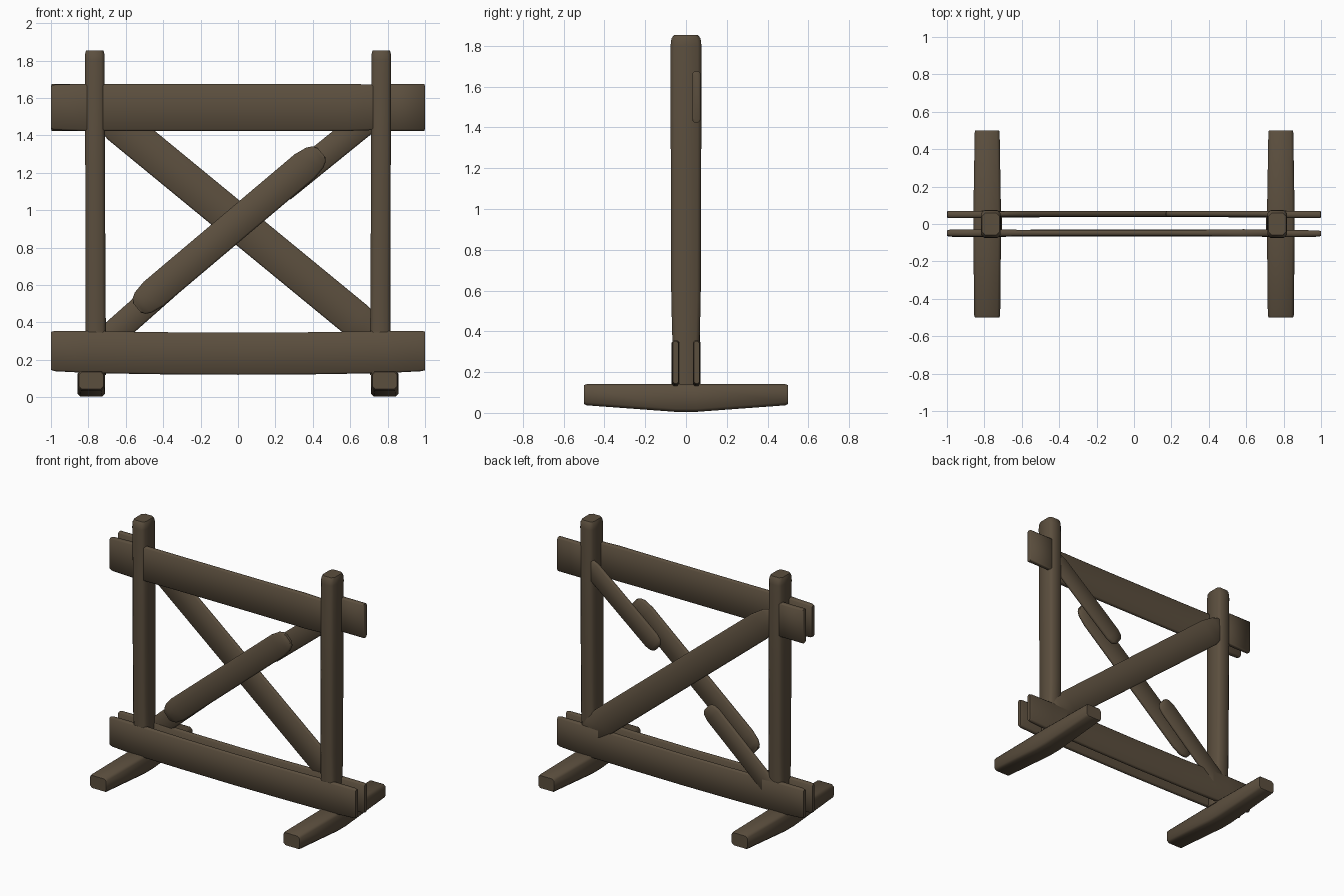
import bpy, bmesh
from mathutils import Vector

cube = bpy.data.objects.get("Cube")
if cube:
    bpy.data.objects.remove(cube, do_unlink=True)

wood = bpy.data.materials.new("weathered_brown_wood")
wood.use_nodes = True
colour = (0.105, 0.077, 0.048, 1)
wood.diffuse_color = colour
wood.node_tree.nodes["Principled BSDF"].inputs["Base Color"].default_value = colour
wood.node_tree.nodes["Principled BSDF"].inputs["Roughness"].default_value = 0.9

SQUARE = [(0, 0.9, 0.8), (0.015, 1, 1), (0.985, 1, 1), (1, 0.9, 0.8)]
ROUNDED = [(0, 0.4, 0.6), (0.012, 0.65, 0.85), (0.035, 0.85, 1), (0.09, 1, 1),
           (0.91, 1, 1), (0.965, 0.85, 1), (0.988, 0.65, 0.85), (1, 0.4, 0.6)]


def beam(name, start, end, width, depth, side, stations=SQUARE, chamfer=0.012, shift=None):
    """Loft a chamfered rectangle along a line; side is the width axis.
    Each station is (position, width scale, depth scale)."""
    start, end, side = Vector(start), Vector(end), Vector(side)
    along = (end - start).normalized()
    side = (side - along * side.dot(along)).normalized()
    across = along.cross(side)
    bm = bmesh.new()
    rings = []
    for t, ws, ds in stations:
        centre = start.lerp(end, t) + (shift(t) if shift else Vector())
        w, d = width * ws / 2, depth * ds / 2
        c = min(chamfer, w * 0.6, d * 0.6)
        outline = [(w - c, -d), (w, c - d), (w, d - c), (w - c, d),
                   (c - w, d), (-w, d - c), (-w, c - d), (c - w, -d)]
        rings.append([bm.verts.new(centre + side * a + across * b) for a, b in outline])
    for low, high in zip(rings, rings[1:]):
        for i in range(len(low)):
            j = (i + 1) % len(low)
            bm.faces.new((low[i], low[j], high[j], high[i]))
    bm.faces.new(rings[0][::-1])
    bm.faces.new(rings[-1])
    bmesh.ops.recalc_face_normals(bm, faces=bm.faces)
    mesh = bpy.data.meshes.new(name)
    bm.to_mesh(mesh)
    bm.free()
    mesh.materials.append(wood)
    obj = bpy.data.objects.new(name, mesh)
    bpy.context.collection.objects.link(obj)
    bpy.ops.object.select_all(action='DESELECT')
    obj.select_set(True)
    bpy.context.view_layer.objects.active = obj
    bpy.ops.object.shade_smooth_by_angle(angle=0.85)
    return obj


X, Z = (1, 0, 0), (0, 0, 1)

# Posts, feet and short back rail ends, one set per side
for label, s in (("left", 1), ("right", -1)):
    beam(label + "_post", (0.76 * s, 0, 0.12), (0.766 * s, 0, 1.853), 0.109, 0.152, X,
         [(0, 1, 0.86), (0.14, 1, 0.88), (0.25, 0.97, 0.95), (0.6, 0.97, 0.98),
          (0.97, 0.96, 1), (0.99, 0.94, 0.94), (1, 0.86, 0.78)], 0.018)
    foot = beam(label + "_foot", (0.785 * s, -0.5, 0.073), (0.785 * s, 0.5, 0.073), 0.148, 0.136, X,
                [(0, 0.88, 0.92), (0.012, 0.94, 1), (0.45, 1, 1), (0.55, 1, 1),
                 (0.988, 0.9, 1), (1, 0.86, 0.92)], 0.015)
    # Underside tapers up towards both toes
    for v in foot.data.vertices:
        if v.co.z < 0.073:
            v.co.z += 0.033 * max(0, abs(v.co.y) - 0.05) / 0.45
    beam(label + "_back_rail_end", (s, 0.051, 1.55), (0.73 * s, 0.051, 1.55), 0.25, 0.038, Z,
         chamfer=0.009)

# Rails are thinner and sag slightly in the middle
RAIL = [(0, 0.9, 0.7), (0.01, 0.96, 0.9), (0.1, 1, 1), (0.16, 1, 0.9), (0.3, 1, 0.8),
        (0.5, 1, 0.78), (0.7, 1, 0.8), (0.84, 1, 0.9), (0.9, 1, 1), (0.99, 0.96, 0.9), (1, 0.92, 0.7)]


def sag(t):
    return Vector((0, 0, -0.06 * t * (1 - t)))


for label, y in (("front", -0.051), ("back", 0.052)):
    beam(label + "_bottom_rail", (-1, y, 0.248), (1, y, 0.248), 0.225, 0.038, Z, RAIL, 0.009, sag)
# The front top rail breaks off inside the left post
beam("front_top_rail", (-1, -0.048, 1.55), (0.76, -0.048, 1.55), 0.252, 0.04, Z, RAIL, 0.009)

# Cross bracing: one full plank, one split plank bridged on the front
beam("full_brace", (-0.77, 0.054, 1.565), (0.77, 0.054, 0.3), 0.195, 0.03, Z, ROUNDED, 0.01)
beam("upper_brace_stub", (0.19, 0.054, 1.075), (0.77, 0.054, 1.545), 0.142, 0.03, Z, ROUNDED, 0.01)
beam("lower_brace_stub", (-0.21, 0.054, 0.745), (-0.77, 0.054, 0.25), 0.14, 0.03, Z, ROUNDED, 0.01)
beam("front_brace", (-0.54, -0.045, 0.478), (0.445, -0.045, 1.31), 0.167, 0.032, Z, ROUNDED, 0.01)
